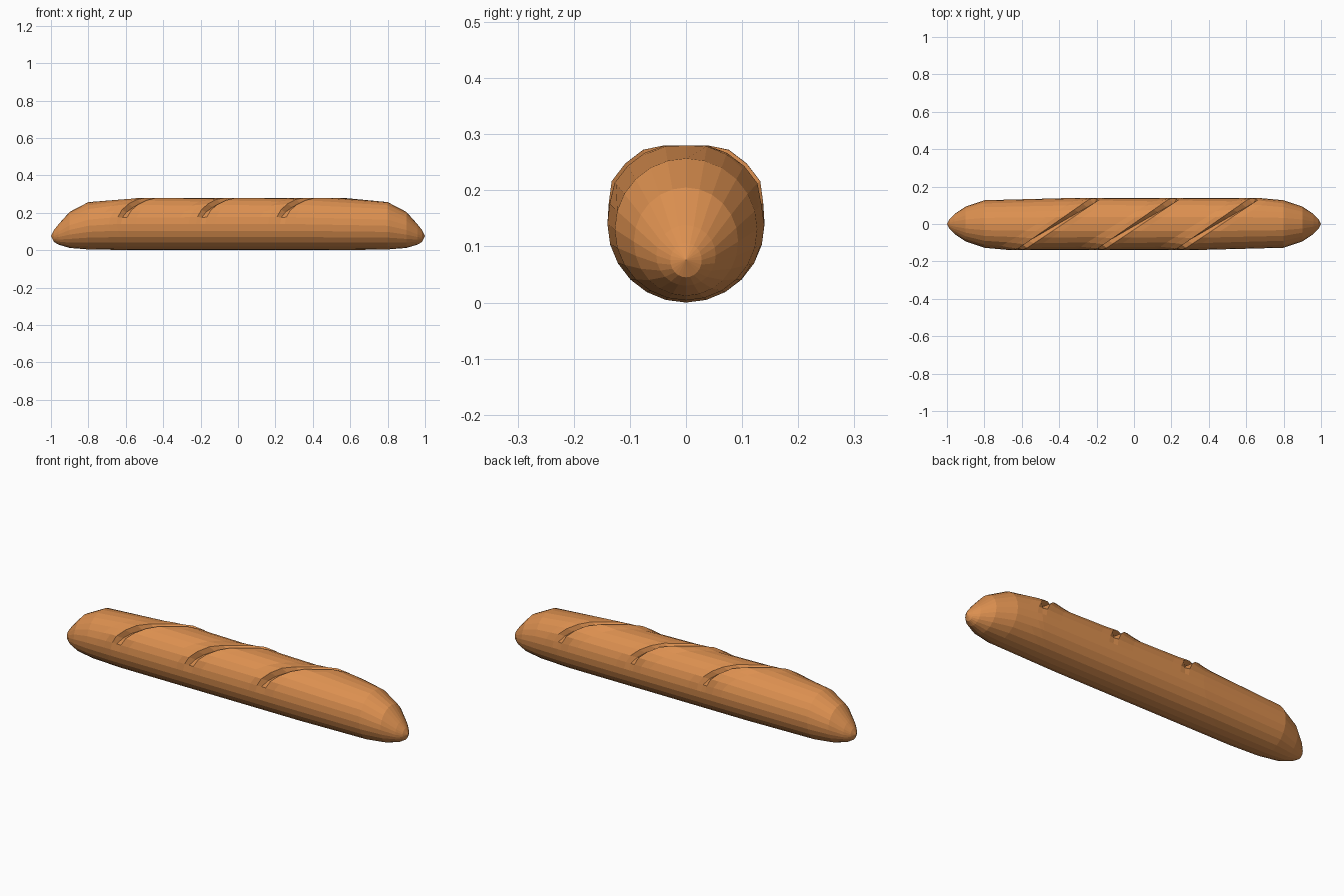
import bpy, bmesh, math

if "Cube" in bpy.data.objects:
    bpy.data.objects.remove(bpy.data.objects["Cube"])

SEGS = 24
SHEAR = 1.57
SLASHES = (-0.41, 0.015, 0.44)
# distance along the loaf, half width, top, bottom
PROFILE = [(0.0, 0.14, 0.28, 0.0), (0.66, 0.14, 0.279, 0.0), (0.8, 0.127, 0.257, 0.004),
           (0.9, 0.093, 0.205, 0.012), (0.96, 0.053, 0.138, 0.03),
           (0.985, 0.028, 0.106, 0.045), (1.0, 0.0, 0.076, 0.076)]
# offset from slash centre, radial change of the crust
CUT = [(-0.11, 0.0), (-0.06, 0.006), (-0.02, 0.013), (0.004, -0.013),
       (0.03, 0.007), (0.08, 0.004)]


def section(x):
    """Half width, top and bottom of the loaf at x."""
    d = min(abs(x), 1.0)
    for a, b in zip(PROFILE, PROFILE[1:]):
        if d <= b[0]:
            f = (d - a[0]) / (b[0] - a[0])
            return [a[i] + f * (b[i] - a[i]) for i in (1, 2, 3)]


# Ring stations: plain rounded ends, slanted rings through the slashes
rings = [(-p[0], 0, 0) for p in reversed(PROFILE[2:-1])]
for c in SLASHES:
    rings += [(c + o, SHEAR, lift) for o, lift in CUT]
rings += [(p[0], 0, 0) for p in PROFILE[2:-1]]

bm = bmesh.new()
loops = []
for t, shear, lift in rings:
    loop = []
    for i in range(SEGS):
        a = 2 * math.pi * i / SEGS
        x = t + shear * 0.14 * math.cos(a)
        w, top, bottom = section(x)
        mid, h = (top + bottom) / 2, (top - bottom) / 2
        # slashes only open the upper crust
        fade = max(0.0, min(1.0, (math.sin(a) - 0.2) / 0.3))
        y = (w + lift * fade) * math.cos(a)
        z = mid + (h + lift * fade) * math.sin(a)
        loop.append(bm.verts.new((x, max(-0.14, min(0.14, y)), min(0.28, z))))
    loops.append(loop)

# Crust between the rings, and the two pointed tips
for A, B in zip(loops, loops[1:]):
    for i in range(SEGS):
        j = (i + 1) % SEGS
        bm.faces.new((A[i], A[j], B[j], B[i]))
for x, loop in ((-1, loops[0]), (1, loops[-1])):
    tip = bm.verts.new((x, 0, 0.076))
    for i in range(SEGS):
        bm.faces.new((tip, loop[i], loop[(i + 1) % SEGS]))
bmesh.ops.recalc_face_normals(bm, faces=bm.faces[:])

mesh = bpy.data.meshes.new("bread_loaf")
bm.to_mesh(mesh)
bm.free()
loaf = bpy.data.objects.new("bread_loaf", mesh)
bpy.context.collection.objects.link(loaf)

crust = bpy.data.materials.new("crust")
crust.diffuse_color = (0.72, 0.28, 0.08, 1)
crust.use_nodes = True
crust.node_tree.nodes["Principled BSDF"].inputs["Base Color"].default_value = crust.diffuse_color
mesh.materials.append(crust)
